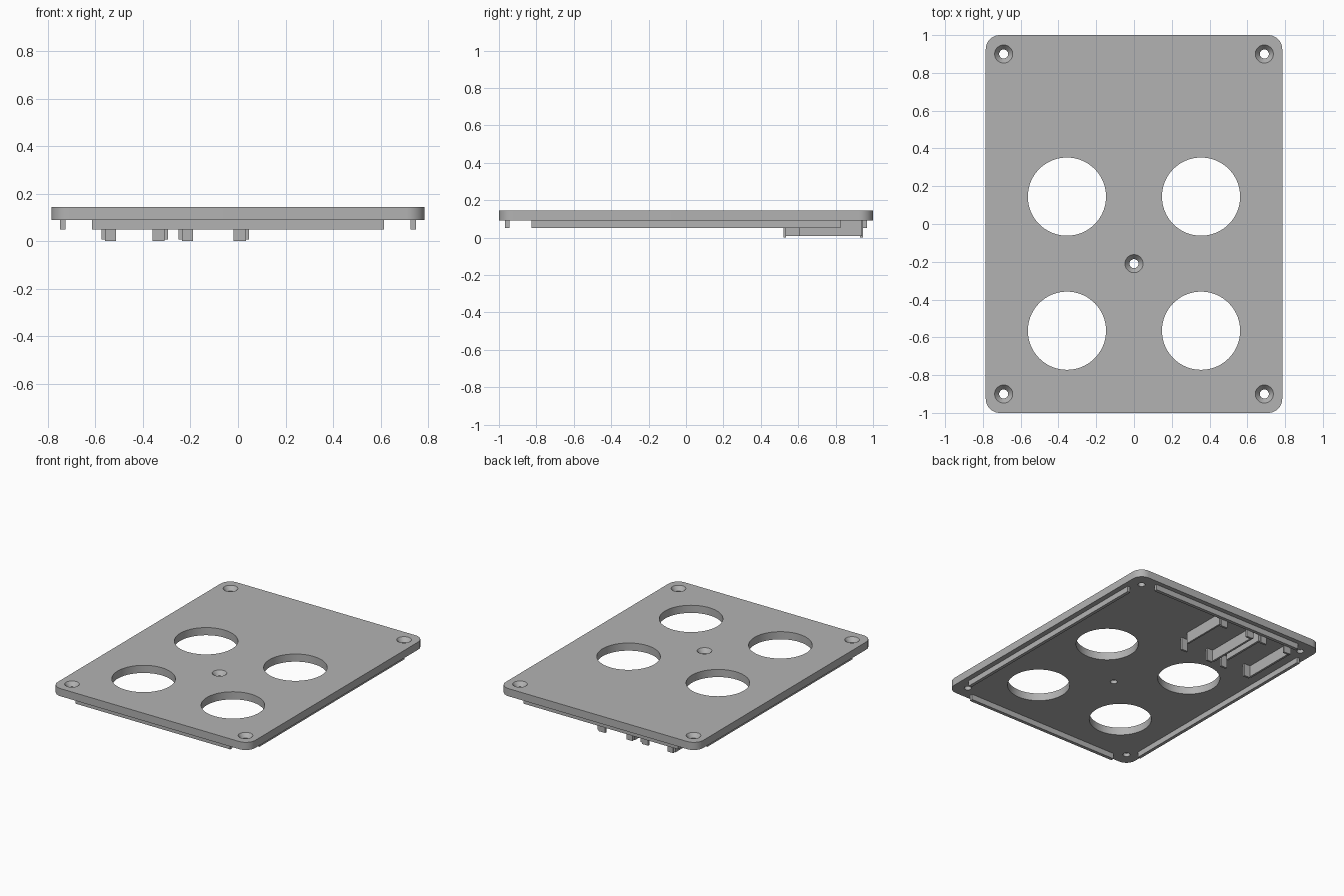
import bpy, bmesh, math

cube = bpy.data.objects.get("Cube")
if cube:
    bpy.data.objects.remove(cube, do_unlink=True)

grey = bpy.data.materials.new("mid_grey")
grey.use_nodes = True
grey.diffuse_color = (0.45, 0.45, 0.45, 1)
grey.node_tree.nodes["Principled BSDF"].inputs["Base Color"].default_value = grey.diffuse_color

BOTTOM, TOP = 0.09, 0.145


def make_object(name, bm):
    mesh = bpy.data.meshes.new(name)
    bm.to_mesh(mesh)
    bm.free()
    mesh.materials.append(grey)
    obj = bpy.data.objects.new(name, mesh)
    bpy.context.scene.collection.objects.link(obj)
    return obj


def add_box(bm, x0, x1, y0, y1, z0, z1):
    verts = bmesh.ops.create_cube(bm, size=1)["verts"]
    for v in verts:
        v.co.x = x1 if v.co.x > 0 else x0
        v.co.y = y1 if v.co.y > 0 else y0
        v.co.z = z1 if v.co.z > 0 else z0


def box(name, *bounds):
    bm = bmesh.new()
    add_box(bm, *bounds)
    return make_object(name, bm)


def add_lathe(bm, x, y, profile, sides):
    """Closed solid turned from (radius, height) pairs, bottom to top."""
    rings = [[bm.verts.new((x + r * math.cos(math.tau * i / sides),
                            y + r * math.sin(math.tau * i / sides), z))
              for i in range(sides)] for r, z in profile]
    for a, b in zip(rings, rings[1:]):
        for i in range(sides):
            j = (i + 1) % sides
            bm.faces.new((a[i], a[j], b[j], b[i]))
    bm.faces.new(rings[0][::-1])
    bm.faces.new(rings[-1])


# Rounded top plate
bm = bmesh.new()
add_box(bm, -0.785, 0.785, -1, 1, BOTTOM, TOP)
upright = [e for e in bm.edges if abs(e.verts[0].co.z - e.verts[1].co.z) > 0.01]
bmesh.ops.bevel(bm, geom=upright, offset=0.075, segments=10, profile=0.5, affect='EDGES')
plate = make_object("plate", bm)

# Cutters for the large openings and the countersunk screw holes
bm = bmesh.new()
for x in (-0.355, 0.355):
    for y in (0.145, -0.565):
        add_lathe(bm, x, y, [(0.207, 0.05), (0.207, 0.2)], 72)
screws = [(sx * 0.69, sy * 0.9) for sx in (-1, 1) for sy in (-1, 1)] + [(0, -0.21)]
for x, y in screws:
    add_lathe(bm, x, y, [(0.024, 0.05), (0.024, 0.115), (0.048, TOP), (0.048, 0.2)], 32)
cutter = make_object("hole_cutter", bm)
cutter.hide_render = True
cutter.hide_viewport = True
cutter.display_type = 'WIRE'

cut = plate.modifiers.new("holes", 'BOOLEAN')
cut.operation = 'DIFFERENCE'
cut.solver = 'EXACT'
cut.object = cutter
bpy.context.view_layer.objects.active = plate
plate.select_set(True)
bpy.ops.object.modifier_apply(modifier=cut.name)
bpy.ops.object.shade_smooth_by_angle(angle=math.radians(25))
plate.select_set(False)

# Locating ribs under the four edges
for name, s in (("right", -1), ("left", 1)):
    a, b = sorted((s * 0.725, s * 0.748))
    box(name + "_rib", a, b, -0.825, 0.825, 0.05, BOTTOM)
for name, s in (("front", -1), ("back", 1)):
    a, b = sorted((s * 0.943, s * 0.967))
    box(name + "_rib", -0.615, 0.615, a, b, 0.05, BOTTOM)

# Two holders under the back: long side walls
for i, (x0, x1, y0) in enumerate(((0.033, 0.046, 0.605), (-0.25, -0.235, 0.53),
                                  (-0.31, -0.295, 0.605), (-0.575, -0.56, 0.53))):
    box(f"holder_wall_{i + 1}", x0, x1, y0, 0.94, 0.008, BOTTOM)

# Corner tabs at both ends of each holder wall
for i, (x0, x1) in enumerate(((-0.018, 0.033), (-0.235, -0.19),
                              (-0.36, -0.31), (-0.56, -0.513))):
    for end, y in (("front", 0.52), ("back", 0.93)):
        box(f"holder_{end}_tab_{i + 1}", x0, x1, y, y + 0.015, 0, BOTTOM)
